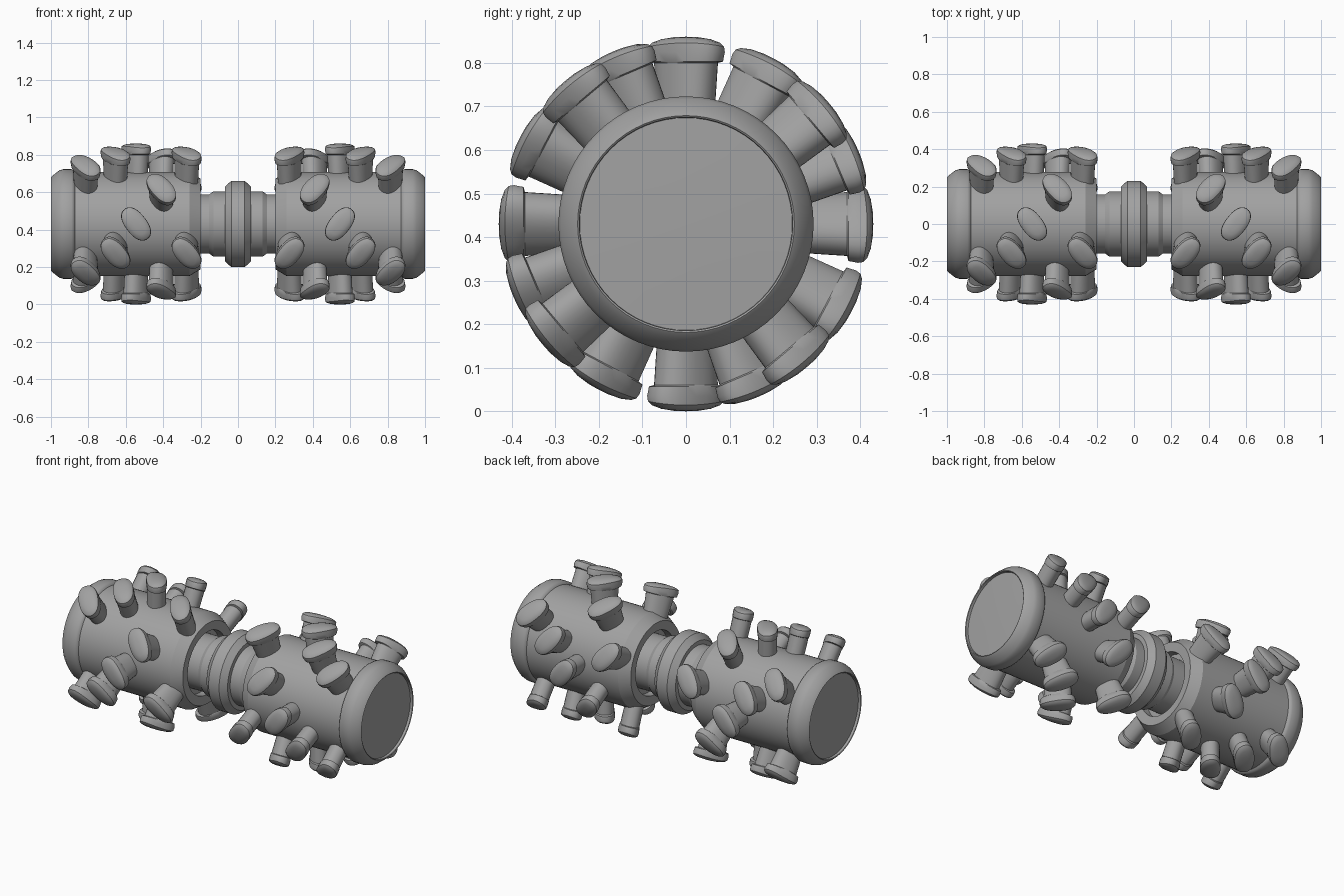
import bpy, bmesh
from math import sin, cos, pi, radians
from mathutils import Vector

if "Cube" in bpy.data.objects:
    bpy.data.objects.remove(bpy.data.objects["Cube"])

CZ = 0.43  # axle height

# dark steel
steel = bpy.data.materials.new("dark_steel")
steel.diffuse_color = (0.36, 0.36, 0.36, 1)
steel.use_nodes = True
steel.node_tree.nodes["Principled BSDF"].inputs["Base Color"].default_value = steel.diffuse_color


def finish(name, bm, mirror=True):
    bmesh.ops.recalc_face_normals(bm, faces=bm.faces)
    me = bpy.data.meshes.new(name)
    bm.to_mesh(me)
    bm.free()
    me.materials.append(steel)
    ob = bpy.data.objects.new(name, me)
    bpy.context.collection.objects.link(ob)
    ob.location.z = CZ
    if mirror:
        m = ob.modifiers.new("mirror", 'MIRROR')
        m.use_axis = (True, False, False)
        m.use_mirror_merge = False
    bpy.ops.object.select_all(action='DESELECT')
    ob.select_set(True)
    bpy.context.view_layer.objects.active = ob
    bpy.ops.object.shade_smooth_by_angle(angle=radians(30))
    return ob


def lathe(name, profile, mirror=True, n=64):
    """Revolve (x, radius) points around the x axis."""
    bm = bmesh.new()
    vs = [bm.verts.new((x, r, 0)) for x, r in profile]
    es = [bm.edges.new(p) for p in zip(vs, vs[1:])]
    bmesh.ops.spin(bm, geom=vs + es, cent=(0, 0, 0), axis=(1, 0, 0),
                   angle=2 * pi, steps=n, use_merge=True)
    bmesh.ops.remove_doubles(bm, verts=bm.verts, dist=1e-5)
    return finish(name, bm, mirror)


# drum shell: recessed inner end with cone, chamfered end rim, shallow end disc
lathe("drum", [(0.25, 0.0), (0.25, 0.188), (0.205, 0.188), (0.20, 0.242),
               (0.26, 0.278), (0.872, 0.278), (0.878, 0.287), (0.89, 0.293),
               (0.935, 0.293), (0.955, 0.287), (0.985, 0.264), (0.997, 0.253),
               (1.0, 0.249), (0.997, 0.245), (0.982, 0.244), (0.984, 0.18),
               (0.986, 0.1), (0.987, 0.0)])

# axle sleeve between the drums
lathe("axle_sleeve", [(0.0, 0.175), (0.13, 0.175), (0.155, 0.158), (0.28, 0.158),
                      (0.28, 0.0)])

# central coupling ring
lathe("coupling_ring", [(-0.07, 0.16), (-0.07, 0.20), (-0.035, 0.231),
                        (0.035, 0.231), (0.07, 0.20), (0.07, 0.16)], mirror=False)


def spow(c, e):
    return abs(c) ** e * (1 if c > 0 else -1)


def add_foot(bm, x, deg, tilt=radians(38), seg=28):
    """Tamping foot: nearly round stem, long oval cap, top curved round the drum."""
    a = radians(deg)
    n = Vector((0, -cos(a), sin(a)))
    t = Vector((0, sin(a), cos(a)))
    ex = Vector((1, 0, 0))
    u = t * cos(tilt) + ex * sin(tilt)      # long direction
    v = ex * cos(tilt) - t * sin(tilt)      # short direction
    # height, half length, half width
    levels = [(0.25, 0.069, 0.052), (0.370, 0.080, 0.053), (0.373, 0.096, 0.055),
              (0.395, 0.101, 0.057), (0.416, 0.099, 0.056), (0.423, 0.090, 0.048),
              (0.428, 0.066, 0.033), (0.430, 0.030, 0.015)]
    rings = []
    for k, (h, la, lb) in enumerate(levels):
        ring = []
        for i in range(seg):
            b = 2 * pi * (i + 0.5) / seg
            d = u * la * spow(cos(b), 0.87) + v * lb * spow(sin(b), 0.87)
            drop = d.dot(t) ** 2 / 0.86 if k > 3 else 0
            ring.append(bm.verts.new(ex * x + n * (h - drop) + d))
        rings.append(ring)
    for r0, r1 in zip(rings, rings[1:]):
        for i in range(seg):
            j = (i + 1) % seg
            bm.faces.new((r0[i], r0[j], r1[j], r1[i]))
    bm.faces.new(rings[-1])
    bm.faces.new(rings[0][::-1])


# tamping feet: five staggered rows, four feet round each row
bm = bmesh.new()
for x, start in [(0.815, -40), (0.655, -23), (0.545, 0), (0.41, 28), (0.275, -23)]:
    for q in range(4):
        add_foot(bm, x, start + 90 * q)
finish("tamping_feet", bm)
